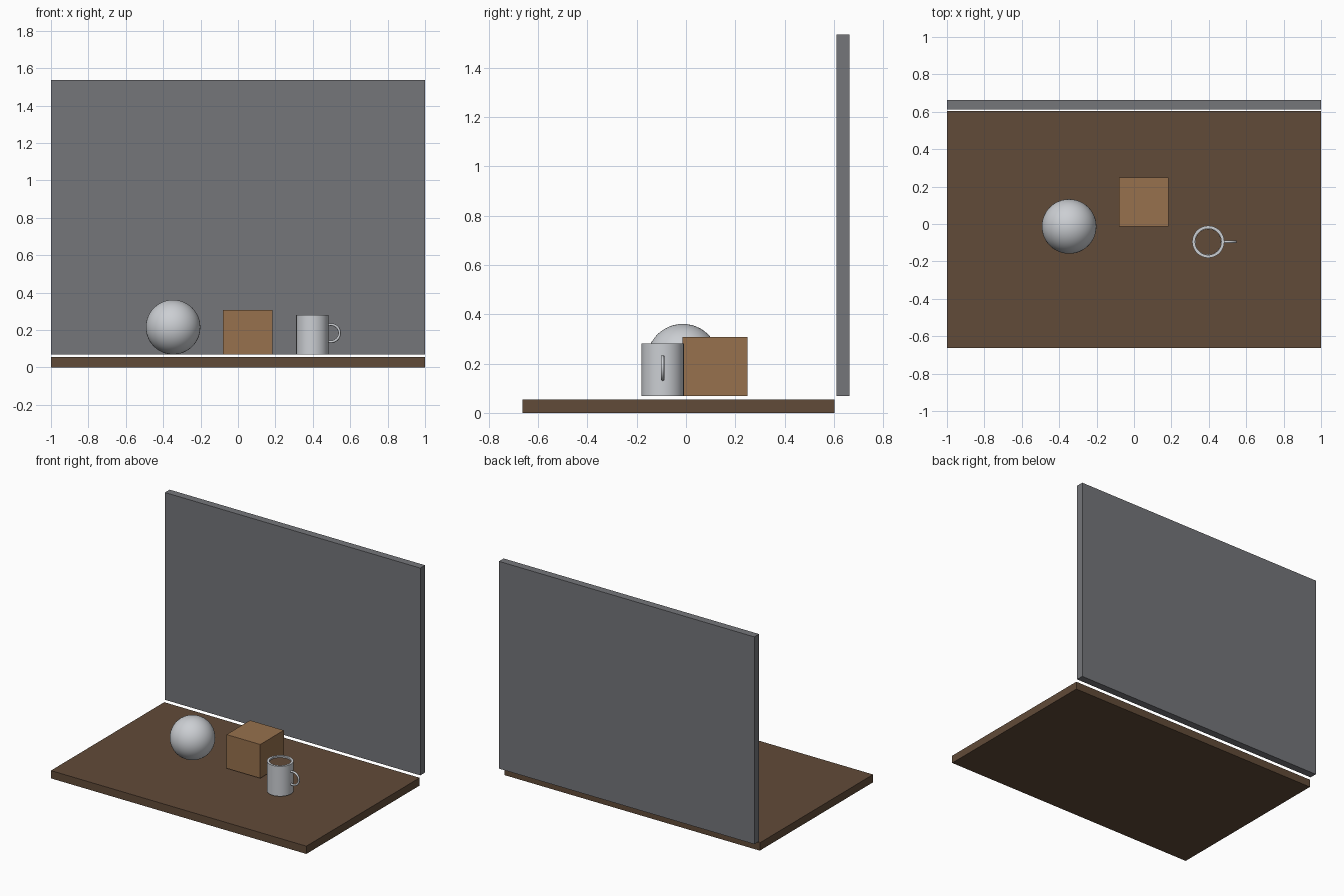
import bpy, bmesh, math
from mathutils import Vector

if "Cube" in bpy.data.objects:
    bpy.data.objects.remove(bpy.data.objects["Cube"])


def material(name, rgb):
    m = bpy.data.materials.new(name)
    m.diffuse_color = (*rgb, 1.0)
    m.use_nodes = True
    m.node_tree.nodes["Principled BSDF"].inputs["Base Color"].default_value = m.diffuse_color
    return m


dark_wood = material("dark_wood", (0.12, 0.07, 0.04))
light_wood = material("light_wood", (0.31, 0.165, 0.075))
wall_grey = material("wall_grey", (0.176, 0.18, 0.195))
pale_grey = material("pale_grey", (0.60, 0.62, 0.65))


def add_object(name, bm, mat, smooth=False):
    bmesh.ops.recalc_face_normals(bm, faces=bm.faces)
    mesh = bpy.data.meshes.new(name)
    bm.to_mesh(mesh)
    bm.free()
    mesh.materials.append(mat)
    ob = bpy.data.objects.new(name, mesh)
    bpy.context.collection.objects.link(ob)
    if smooth:
        bpy.ops.object.select_all(action='DESELECT')
        ob.select_set(True)
        bpy.context.view_layer.objects.active = ob
        bpy.ops.object.shade_smooth_by_angle(angle=math.radians(40))
    return ob


def box(name, low, high, mat):
    low, high = Vector(low), Vector(high)
    bm = bmesh.new()
    bmesh.ops.create_cube(bm, size=1)
    bmesh.ops.scale(bm, vec=high - low, verts=bm.verts)
    bmesh.ops.translate(bm, vec=(low + high) / 2, verts=bm.verts)
    return add_object(name, bm, mat)


def lathe(name, profile, center, mat, steps=48):
    """Spin an (radius, height) profile around a vertical axis."""
    bm = bmesh.new()
    verts = [bm.verts.new((r, 0, z)) for r, z in profile]
    edges = [bm.edges.new(pair) for pair in zip(verts, verts[1:])]
    bmesh.ops.spin(bm, geom=verts + edges, cent=(0, 0, 0), axis=(0, 0, 1),
                   angle=2 * math.pi, steps=steps, use_merge=True)
    bmesh.ops.remove_doubles(bm, verts=bm.verts, dist=1e-5)
    bmesh.ops.translate(bm, vec=center, verts=bm.verts)
    return add_object(name, bm, mat, True)


# Table slab, wall panel and block
box("table_top", (-1, -0.664, 0), (1, 0.603, 0.055), dark_wood)
box("back_wall", (-1, 0.611, 0.069), (1, 0.664, 1.536), wall_grey)
box("wooden_block", (-0.08, -0.014, 0.069), (0.184, 0.249, 0.308), light_wood)

# Ball
bm = bmesh.new()
bmesh.ops.create_uvsphere(bm, u_segments=48, v_segments=24, radius=0.146)
bmesh.ops.translate(bm, vec=(-0.347, -0.013, 0.215), verts=bm.verts)
add_object("ball", bm, pale_grey, True)

# Mug with its drink filled close to the rim
mug_x, mug_y = 0.397, -0.095
lathe("mug_body", [(0, 0.069), (0.086, 0.069), (0.086, 0.281), (0.070, 0.281),
                   (0.070, 0.085), (0, 0.085)], (mug_x, mug_y, 0), pale_grey)
lathe("drink", [(0, 0.086), (0.0695, 0.086), (0.0695, 0.271), (0, 0.271)],
      (mug_x, mug_y, 0), dark_wood)

# Mug handle: a round ring whose ends sink into the mug wall
bm = bmesh.new()
ring, tube, sides, steps, sweep = 0.046, 0.007, 12, 36, math.radians(112)
loops = []
for i in range(steps + 1):
    a = -sweep + 2 * sweep * i / steps
    loop = []
    for j in range(sides):
        b = 2 * math.pi * j / sides
        r = ring + tube * math.cos(b)
        loop.append(bm.verts.new((0.497 + r * math.cos(a),
                                  mug_y + tube * math.sin(b),
                                  0.183 + r * math.sin(a))))
    loops.append(loop)
for p, q in zip(loops, loops[1:]):
    for j in range(sides):
        k = (j + 1) % sides
        bm.faces.new((p[j], p[k], q[k], q[j]))
bm.faces.new(loops[0])
bm.faces.new(loops[-1])
add_object("mug_handle", bm, pale_grey, True)
